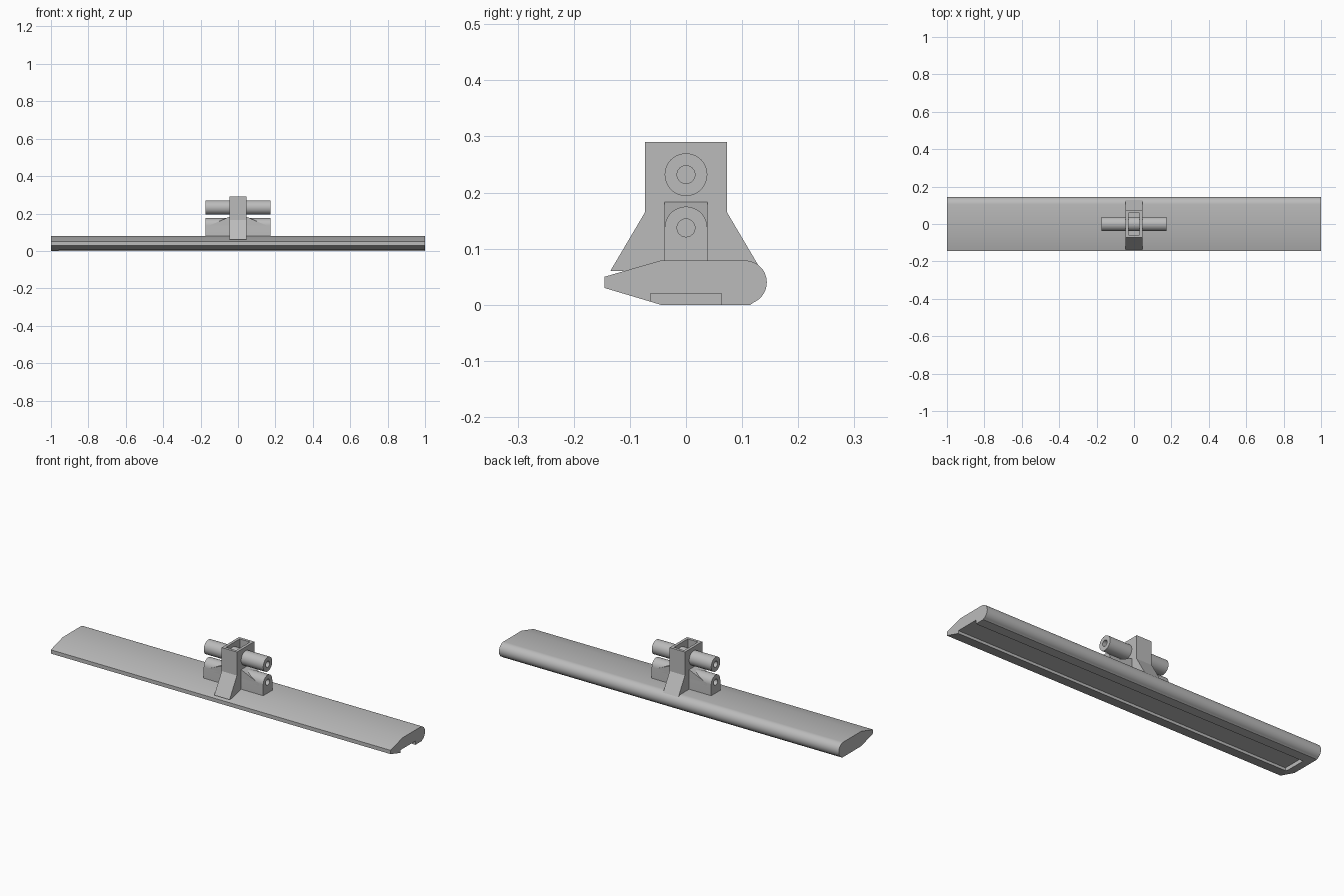
import bpy, bmesh, math
from mathutils import Vector

cube = bpy.data.objects.get("Cube")
if cube:
    bpy.data.objects.remove(cube, do_unlink=True)

grey = bpy.data.materials.new("light grey")
grey.use_nodes = True
colour = (0.5, 0.5, 0.5, 1)
grey.diffuse_color = colour
grey.node_tree.nodes["Principled BSDF"].inputs["Base Color"].default_value = colour


def extrude(name, points, depth):
    """Extrude a closed outline of 3D points along the depth vector."""
    bm = bmesh.new()
    face = bm.faces.new([bm.verts.new(p) for p in points])
    geom = bmesh.ops.extrude_face_region(bm, geom=[face])["geom"]
    verts = [g for g in geom if isinstance(g, bmesh.types.BMVert)]
    bmesh.ops.translate(bm, verts=verts, vec=Vector(depth))
    bmesh.ops.recalc_face_normals(bm, faces=bm.faces)
    mesh = bpy.data.meshes.new(name)
    bm.to_mesh(mesh)
    bm.free()
    mesh.materials.append(grey)
    obj = bpy.data.objects.new(name, mesh)
    bpy.context.collection.objects.link(obj)
    return obj


def along_x(name, outline, x0, x1):
    return extrude(name, [(x0, y, z) for y, z in outline], (x1 - x0, 0, 0))


def box(name, x0, x1, y, z0, z1):
    return along_x(name, [(-y, z0), (y, z0), (y, z1), (-y, z1)], x0, x1)


def arc(y, z, r, start, end, n):
    angles = [math.radians(start + (end - start) * i / n) for i in range(n + 1)]
    return [(y + r * math.cos(a), z + r * math.sin(a)) for a in angles]


def cut(obj, cutter):
    """Subtract the cutter, bake the result and drop the cutter."""
    mod = obj.modifiers.new("cut", "BOOLEAN")
    mod.operation = "DIFFERENCE"
    mod.solver = "EXACT"
    mod.object = cutter
    cutter.hide_render = True
    graph = bpy.context.evaluated_depsgraph_get()
    mesh = bpy.data.meshes.new_from_object(obj.evaluated_get(graph))
    obj.modifiers.clear()
    obj.data = mesh
    bpy.data.objects.remove(cutter, do_unlink=True)


parts = []

# Long base: tapered front, round back, groove below open at one end
base = along_x("base", [(-0.145, 0.03), (-0.045, 0.002)]
               + arc(0.105, 0.04, 0.039, -90, 90, 24)
               + [(-0.045, 0.079), (-0.145, 0.05)], -1, 1)
for v in base.data.vertices:
    if v.co.z < 0.0025:
        v.co.z = 0
cut(base, box("groove", -0.96, 1.1, 0.063, -0.05, 0.02))
parts.append(base)

# Hollow upright post
post = box("post", -0.045, 0.045, 0.073, 0.06, 0.29)
cut(post, box("post_cavity", -0.03, 0.03, 0.058, 0.085, 0.4))
parts.append(post)

# Sloping braces in front of and behind the post
for side, name in ((-1, "front_brace"), (1, "back_brace")):
    outline = [(side * y, z) for y, z in
               ((0.073, 0.06), (0.135, 0.06), (0.073, 0.165))]
    parts.append(along_x(name, outline, -0.045, 0.045))

# Upper cross tube and lower round-topped cross block, both bored
upper = along_x("upper_tube", arc(0, 0.232, 0.038, 0, 352.5, 47), -0.175, 0.175)
lower = along_x("lower_block", [(-0.038, 0.06), (0.038, 0.06)]
                + arc(0, 0.137, 0.038, 0, 180, 24), -0.175, 0.175)
for obj, z in ((upper, 0.232), (lower, 0.137)):
    cut(obj, along_x("bore", arc(0, z, 0.016, 0, 345, 23), -0.3, 0.3))
    parts.append(obj)

# Wedges running from the post down onto the lower block
for side, name in ((-1, "right_wedge"), (1, "left_wedge")):
    outline = [(side * x, -0.038, z) for x, z in
               ((0.045, 0.125), (0.045, 0.183), (0.15, 0.137), (0.15, 0.125))]
    wedge = extrude(name, outline, (0, 0.076, 0))
    cut(wedge, along_x("bore", arc(0, 0.137, 0.017, 0, 345, 23), -0.3, 0.3))
    parts.append(wedge)

# Smooth the round faces, keep the edges crisp
for obj in bpy.context.selected_objects:
    obj.select_set(False)
for obj in parts:
    obj.select_set(True)
bpy.context.view_layer.objects.active = base
bpy.ops.object.shade_smooth_by_angle(angle=math.radians(20))
